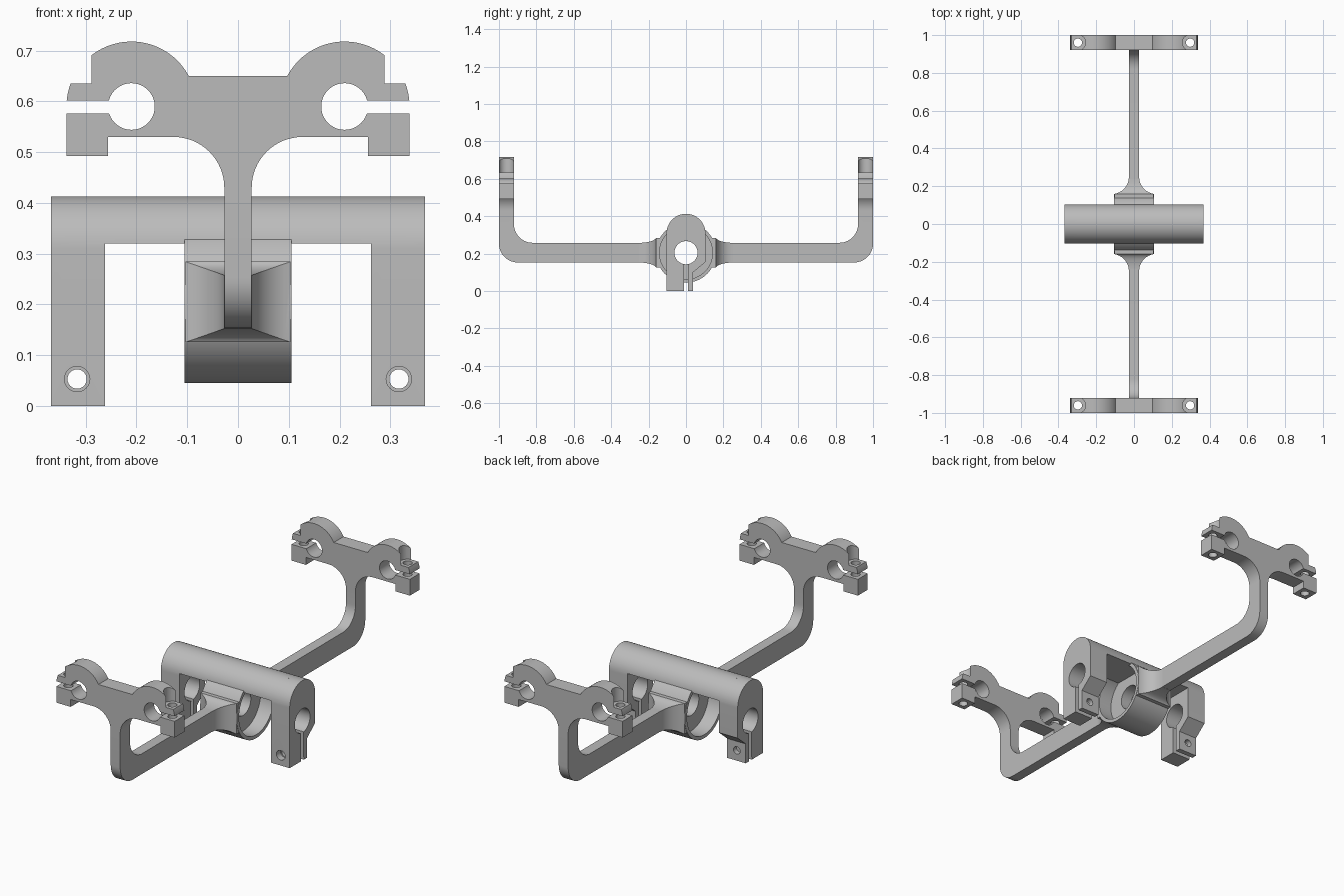
import bpy, bmesh
from math import sin, cos, radians
from mathutils import Matrix

old = bpy.data.objects.get("Cube")
if old:
    bpy.data.objects.remove(old, do_unlink=True)

grey = bpy.data.materials.new("plain grey")
grey.use_nodes = True
grey.diffuse_color = (0.5, 0.5, 0.5, 1)
grey.node_tree.nodes["Principled BSDF"].inputs["Base Color"].default_value = (0.5, 0.5, 0.5, 1)


def arc(cx, cy, r, a0, a1, n):
    steps = [radians(a0 + (a1 - a0) * i / n) for i in range(n + 1)]
    return [(cx + r * cos(a), cy + r * sin(a)) for a in steps]


def mirrored(half):
    return half + [(-u, v) for u, v in reversed(half)]


def finish(bm, name):
    bmesh.ops.recalc_face_normals(bm, faces=bm.faces[:])
    mesh = bpy.data.meshes.new(name)
    bm.to_mesh(mesh)
    bm.free()
    mesh.materials.append(grey)
    ob = bpy.data.objects.new(name, mesh)
    bpy.context.collection.objects.link(ob)
    return ob


def loft(name, rings):
    bm = bmesh.new()
    loops = [[bm.verts.new(p) for p in ring] for ring in rings]
    for a, b in zip(loops, loops[1:]):
        for i in range(len(a)):
            j = (i + 1) % len(a)
            bm.faces.new((a[i], a[j], b[j], b[i]))
    bm.faces.new(loops[0])
    bm.faces.new(loops[-1])
    return finish(bm, name)


def prism(name, axis, profile, lo, hi):
    def place(u, v, t):
        return (t, u, v) if axis == "x" else (u, t, v)
    return loft(name, [[place(u, v, t) for u, v in profile] for t in (lo, hi)])


def cylinder(name, axis, centre, r, length, n=48):
    bm = bmesh.new()
    turn = {"x": Matrix.Rotation(radians(90), 4, "Y"),
            "y": Matrix.Rotation(radians(90), 4, "X"), "z": Matrix()}[axis]
    bmesh.ops.create_cone(bm, cap_ends=True, segments=n, radius1=r, radius2=r,
                          depth=length, matrix=Matrix.Translation(centre) @ turn)
    return finish(bm, name)


def combine(target, other, operation):
    mod = target.modifiers.new("bool", "BOOLEAN")
    mod.operation, mod.object, mod.solver = operation, other, "EXACT"
    bpy.context.view_layer.objects.active = target
    with bpy.context.temp_override(object=target, active_object=target):
        bpy.ops.object.modifier_apply(modifier=mod.name)
    bpy.data.objects.remove(other, do_unlink=True)


# Arms and end clamps: front outline intersected with a U-shaped side outline
CX, CZ = 0.21, 0.59
front = [(0.097, 0.65)] + arc(CX, CZ, 0.128, 151, 47.3, 20) + [(0.297, 0.635)]
front += arc(CX, CZ, 0.128, 20.6, 5.4, 4) + arc(CX, CZ, 0.046, 15, 342, 36)
front += [(0.338, 0.576), (0.338, 0.492), (0.256, 0.492), (0.256, 0.53)]
front += arc(0.127, 0.43, 0.1, 90, 180, 16) + [(0.027, 0.14)]
side = arc(0.82, 0.358, 0.1, -90, 0, 14) + [(0.92, 0.8), (1, 0.8)]
side += arc(0.9, 0.253, 0.1, 0, -90, 14)
frame = prism("clamp_frame", "y", mirrored(front), -1.1, 1.1)
combine(frame, prism("side_shape", "x", mirrored(side), -0.5, 0.5), "INTERSECT")

# Clamp screw holes and spot faces
for sx in (-1, 1):
    for sy in (-1, 1):
        x, y = sx * 0.297, sy * 0.96
        combine(frame, cylinder("screw_hole", "z", (x, y, 0.6), 0.022, 0.5, 24), "DIFFERENCE")
        combine(frame, cylinder("spot_face", "z", (x, y, 0.735), 0.041, 0.2, 32), "DIFFERENCE")

# Hub with flared arm roots and a recess on each end
HZ = 0.205
combine(frame, cylinder("hub", "x", (0, 0, HZ), 0.16, 0.21, 72), "UNION")
for s in (-1, 1):
    sections = [(0.25 - 0.092 * sin(radians(a)), 0.092 * (1 - cos(radians(a))))
                for a in range(0, 81, 8)] + [(0.1, 0.076)]
    rings = []
    for y, d in sections:
        w, h = 0.0272 + d, 0.0527 + 0.35 * d
        rings.append([(-w, s * y, HZ - h), (w, s * y, HZ - h),
                      (w, s * y, HZ + h), (-w, s * y, HZ + h)])
    combine(frame, loft("arm_root", rings), "UNION")
for s in (-1, 1):
    combine(frame, cylinder("recess", "x", (s * 0.13, 0, HZ), 0.142, 0.2, 64), "DIFFERENCE")

# Round-topped cross bar
bar = arc(0, 0.309, 0.104, 6, 174, 36)
combine(frame, prism("cross_bar", "x", bar, -0.3, 0.3), "UNION")
combine(frame, cylinder("hub_bore", "x", (0, 0, HZ), 0.062, 0.3), "DIFFERENCE")

# Split clamp legs at the bar ends
leg = arc(0, 0.309, 0.104, 0, 180, 36) + [(-0.104, 0), (-0.011, 0)]
leg += arc(0, HZ, 0.062, 260, -80, 40) + [(0.011, 0), (0.038, 0), (0.038, 0.1), (0.104, 0.155)]
for s in (-1, 1):
    part = prism("clamp_leg", "x", leg, s * 0.262, s * 0.368)
    x = s * 0.317
    combine(part, cylinder("leg_screw_hole", "y", (x, 0, 0.053), 0.019, 0.4, 24), "DIFFERENCE")
    combine(part, cylinder("leg_counterbore", "y", (x, -0.12, 0.053), 0.025, 0.1, 24), "DIFFERENCE")
    combine(frame, part, "UNION")

# Smooth curves, crisp edges
bpy.ops.object.select_all(action="DESELECT")
frame.select_set(True)
bpy.context.view_layer.objects.active = frame
bpy.ops.object.shade_smooth_by_angle(angle=radians(25))
